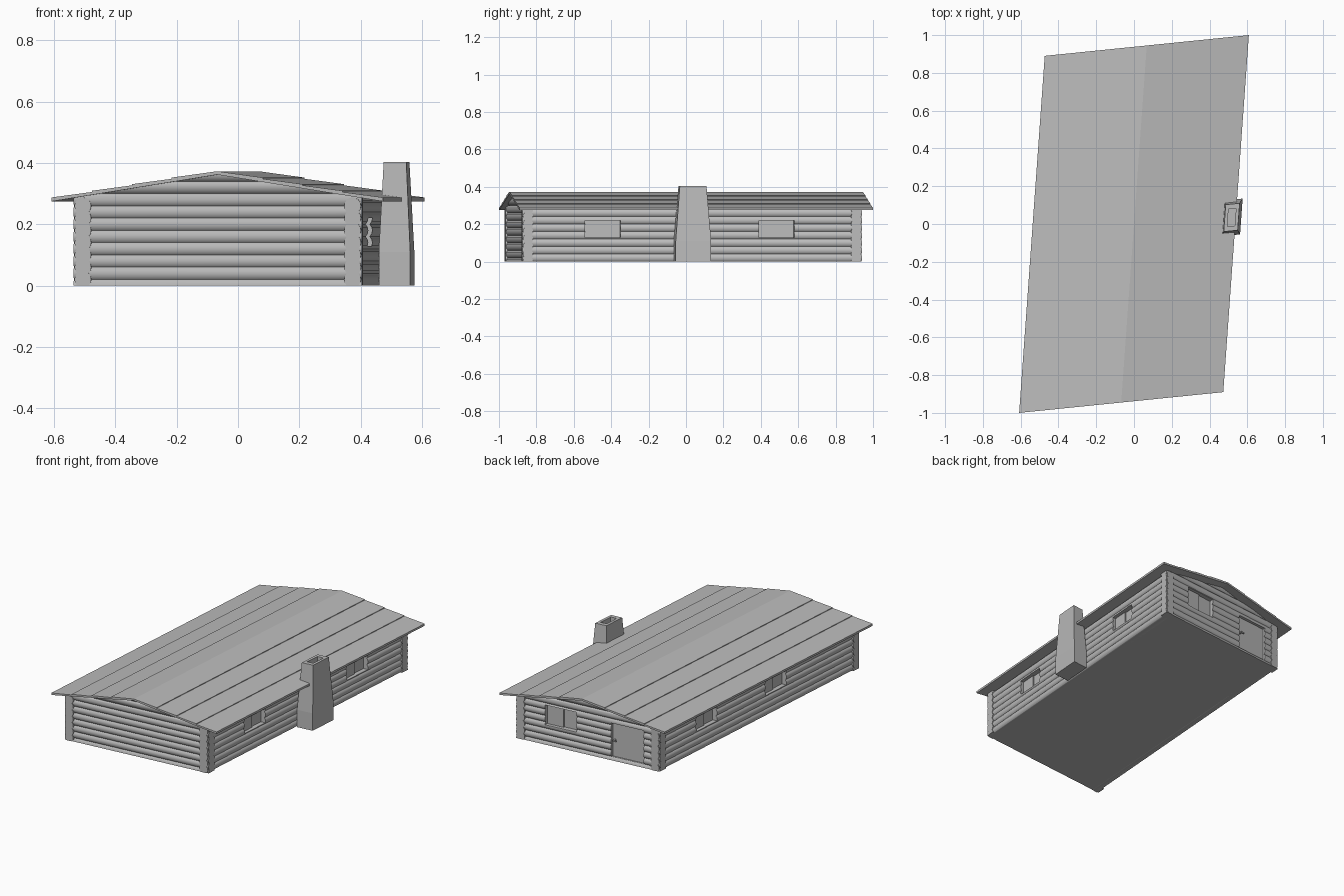
import bpy, bmesh, math
from mathutils import Matrix, Vector

if "Cube" in bpy.data.objects:
    bpy.data.objects.remove(bpy.data.objects["Cube"], do_unlink=True)

# House axes: the plan is a slightly skewed rectangle
SKEW = Matrix(((0.995, 0.0715, 0, 0), (0.101, 0.9974, 0, 0), (0, 0, 1, 0), (0, 0, 0, 1)))
HALF_W, HALF_L, Y_MID = 0.4725, 0.91, -0.015
LOG_R, PITCH = 0.0275, 0.04
SLOPE, RIDGE = 0.1645, 0.373

grey = bpy.data.materials.new("plain grey")
grey.use_nodes = True
COLOUR = (0.5, 0.5, 0.5, 1)
grey.diffuse_color = COLOUR
grey.node_tree.nodes["Principled BSDF"].inputs["Base Color"].default_value = COLOUR


def finish(name, bm, smooth=False):
    """Skew the part into place and make it an object."""
    bmesh.ops.transform(bm, matrix=SKEW, verts=bm.verts)
    bmesh.ops.recalc_face_normals(bm, faces=bm.faces)
    mesh = bpy.data.meshes.new(name)
    bm.to_mesh(mesh)
    bm.free()
    mesh.materials.append(grey)
    ob = bpy.data.objects.new(name, mesh)
    bpy.context.collection.objects.link(ob)
    if smooth:
        bpy.ops.object.select_all(action='DESELECT')
        ob.select_set(True)
        bpy.context.view_layer.objects.active = ob
        bpy.ops.object.shade_smooth_by_angle(angle=math.radians(40))
    return ob


def add_box(bm, lo, hi, frame=Matrix()):
    lo, hi = Vector(lo), Vector(hi)
    m = frame @ Matrix.Translation((lo + hi) / 2) @ Matrix.Diagonal((*(hi - lo), 1))
    bmesh.ops.create_cube(bm, size=1, matrix=m)


def add_log(target, s0, s1, inward, z, frame, cuts):
    """One log along the wall, trimmed by planes (point, outward normal)."""
    bm = bmesh.new()
    m = Matrix.Translation(((s0 + s1) / 2, inward, z)) @ Matrix.Rotation(math.pi / 2, 4, 'Y')
    bmesh.ops.create_cone(bm, cap_ends=True, segments=16, radius1=LOG_R,
                          radius2=LOG_R, depth=s1 - s0, matrix=m)
    for co, no in cuts:
        geom = bm.verts[:] + bm.edges[:] + bm.faces[:]
        res = bmesh.ops.bisect_plane(bm, geom=geom, plane_co=co, plane_no=no, clear_outer=True)
        rim = [e for e in res["geom_cut"] if isinstance(e, bmesh.types.BMEdge)]
        if rim and bm.faces:
            bmesh.ops.holes_fill(bm, edges=[e for e in rim if e.is_boundary], sides=0)
    bmesh.ops.transform(bm, matrix=frame, verts=bm.verts)
    tmp = bpy.data.meshes.new("tmp")
    bm.to_mesh(tmp)
    target.from_mesh(tmp)
    bpy.data.meshes.remove(tmp)
    bm.free()


def build_wall(name, turn, half, dist, zs, openings, gable):
    """Stack logs, leaving rectangular openings (s0, s1, z0, z1)."""
    frame = Matrix.Translation((0, Y_MID, 0)) @ Matrix.Rotation(math.radians(turn), 4, 'Z')
    axis = -dist + LOG_R + 0.003
    base = [((0, 0, 0), (0, 0, -1))]
    if gable:
        base += [((0, 0, RIDGE - 0.007), (k * SLOPE, 0, 1)) for k in (-1, 1)]
    bm = bmesh.new()
    for z in zs:
        start = -half
        for s0, s1, z0, z1 in sorted(openings):
            if z + LOG_R <= z0 or z - LOG_R >= z1:
                continue
            add_log(bm, start, s0, axis, z, frame, base)
            if z - LOG_R < z0:
                add_log(bm, s0, s1, axis, z, frame, base + [((0, 0, z0), (0, 0, 1))])
            if z + LOG_R > z1:
                add_log(bm, s0, s1, axis, z, frame, base + [((0, 0, z1), (0, 0, -1))])
            start = s1
        add_log(bm, start, half, axis, z, frame, base)
    finish(name, bm, smooth=True)
    return frame


def build_window(name, frame, dist, opening):
    """Two sliding panes, one set behind the other."""
    s0, s1, z0, z1 = opening
    mid = (s0 + s1) / 2
    bm = bmesh.new()
    add_box(bm, (s0, -dist + 0.026, z0), (mid + 0.004, -dist + 0.034, z1), frame)
    add_box(bm, (mid - 0.004, -dist + 0.034, z0), (s1, -dist + 0.042, z1), frame)
    finish(name, bm)


def side_window(b, flip):
    s = flip * (b - Y_MID)
    return (s - 0.095, s + 0.095, 0.13, 0.22)


# Log walls; end logs and side logs interlock half a pitch apart
end_zs = [PITCH * k for k in range(10)]
side_zs = [PITCH * (k + 0.5) for k in range(7)]
right_open = [side_window(b, 1) for b in (-0.494, 0.438)]
left_open = [side_window(b, -1) for b in (0.46, -0.17)]
back_window = (-0.284, -0.077, 0.125, 0.25)
door_hole = (0.15, 0.365, 0.02, 0.235)

build_wall("front_wall", 0, HALF_W, HALF_L, end_zs, [], True)
back = build_wall("back_wall", 180, HALF_W, HALF_L, end_zs, [back_window, door_hole], True)
right = build_wall("chimney_side_wall", 90, HALF_L, HALF_W, side_zs, right_open, False)
left = build_wall("plain_side_wall", -90, HALF_L, HALF_W, side_zs, left_open, False)

# Windows
build_window("back_window", back, HALF_L, back_window)
for label, frame, holes in (("chimney_side", right, right_open), ("plain_side", left, left_open)):
    for i, hole in enumerate(holes):
        build_window(f"{label}_window_{i + 1}", frame, HALF_W, hole)

# Door and its handle
bm = bmesh.new()
s0, s1, z0, z1 = door_hole
add_box(bm, (s0, -HALF_L + 0.022, z0), (s1, -HALF_L + 0.034, z1), back)
finish("door", bm)
bm = bmesh.new()
add_box(bm, (s0 + 0.012, -HALF_L, 0.122), (s0 + 0.02, -HALF_L + 0.024, 0.13), back)
add_box(bm, (s0 + 0.012, -HALF_L, 0.122), (s0 + 0.036, -HALF_L + 0.007, 0.13), back)
finish("door_handle", bm)

# Floor
bm = bmesh.new()
add_box(bm, (-HALF_W + 0.03, Y_MID - HALF_L + 0.03, 0), (HALF_W - 0.03, Y_MID + HALF_L - 0.03, 0.01))
finish("floor", bm)

# Roof of lapped boards, extruded along the ridge
edges = [0, 0.15, 0.28, 0.41, 0.543]
half = [(0, RIDGE)]
for a, b in zip(edges, edges[1:]):
    if a:
        half.append((a, RIDGE - SLOPE * a))
    half.append((b, RIDGE - SLOPE * b + 0.004))
half.append((edges[-1], RIDGE - SLOPE * edges[-1] - 0.009))
profile = half + [(0, RIDGE - 0.011)] + [(-x, z) for x, z in reversed(half[1:])]
bm = bmesh.new()
face = bm.faces.new([bm.verts.new((x, -0.9475, z)) for x, z in profile])
res = bmesh.ops.extrude_face_region(bm, geom=[face])
moved = [v for v in res["geom"] if isinstance(v, bmesh.types.BMVert)]
bmesh.ops.translate(bm, vec=(0, 1.895, 0), verts=moved)
finish("roof", bm)

# Chimney: straight foot, tapered stack, hollow flue
rings = [(0.0515, 0.095, 0), (0.0515, 0.095, 0.11), (0.037, 0.0715, 0.403),
         (0.02, 0.046, 0.403), (0.02, 0.046, 0.33)]
bm = bmesh.new()
loops = [[bm.verts.new((0.521 + i * w, -0.018 + j * d, z))
          for i, j in ((-1, -1), (1, -1), (1, 1), (-1, 1))] for w, d, z in rings]
for lo, hi in zip(loops, loops[1:]):
    for k in range(4):
        n = (k + 1) % 4
        bm.faces.new((lo[k], lo[n], hi[n], hi[k]))
bm.faces.new(loops[0][::-1])
bm.faces.new(loops[-1])
finish("chimney", bm)
